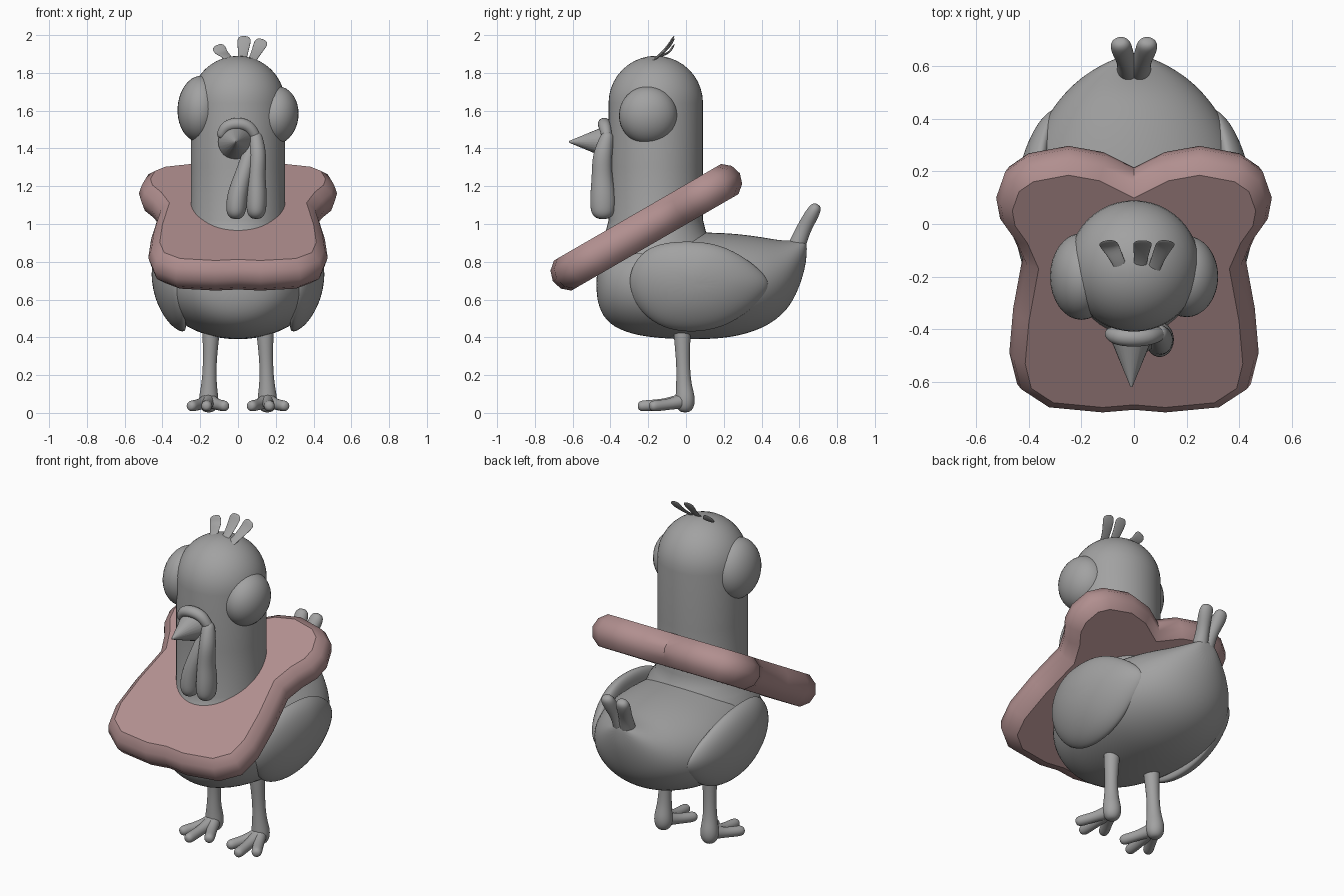
import bpy, bmesh, math
from mathutils import Vector, Matrix

if "Cube" in bpy.data.objects:
    bpy.data.objects.remove(bpy.data.objects["Cube"])


def material(name, rgb):
    m = bpy.data.materials.new(name)
    m.diffuse_color = (*rgb, 1)
    m.use_nodes = True
    m.node_tree.nodes["Principled BSDF"].inputs["Base Color"].default_value = m.diffuse_color
    return m


GREY = material("plain grey", (0.36, 0.36, 0.36))
CRUST = material("dusty pink bread", (0.44, 0.275, 0.275))


def finish(bm, name, mat, angle=60, subsurf=0):
    bmesh.ops.recalc_face_normals(bm, faces=bm.faces)
    me = bpy.data.meshes.new(name)
    bm.to_mesh(me)
    bm.free()
    me.materials.append(mat)
    ob = bpy.data.objects.new(name, me)
    bpy.context.collection.objects.link(ob)
    bpy.ops.object.select_all(action='DESELECT')
    ob.select_set(True)
    bpy.context.view_layer.objects.active = ob
    if subsurf:
        s = ob.modifiers.new("smooth", 'SUBSURF')
        s.levels = s.render_levels = subsurf
        for p in me.polygons:
            p.use_smooth = True
    else:
        bpy.ops.object.shade_smooth_by_angle(angle=math.radians(angle))
    return ob


def skin_rings(bm, rings):
    """Bridge closed rings of points and cap both ends."""
    vs = [[bm.verts.new(p) for p in r] for r in rings]
    n = len(vs[0])
    for a, b in zip(vs, vs[1:]):
        for i in range(n):
            bm.faces.new((a[i], a[(i + 1) % n], b[(i + 1) % n], b[i]))
    bm.faces.new(vs[0][::-1])
    bm.faces.new(vs[-1])


def tube(name, pts, ref=(1, 0, 0), sides=12, direction=None, round_ends=True):
    """Loft ellipses through (x, y, z, radius_u, radius_v) points."""
    pos = [Vector(p[:3]) for p in pts]
    rad = [(p[3], p[4] if len(p) > 4 else p[3]) for p in pts]
    tan = []
    for i in range(len(pos)):
        d = pos[min(i + 1, len(pos) - 1)] - pos[max(i - 1, 0)]
        tan.append(Vector(direction) if direction else d.normalized())
    rows = list(zip(pos, rad, tan))
    if round_ends:
        def cap(row, sign):
            p, (a, b), t = row
            r = min(a, max(b, a * 0.6))
            return [(p + t * sign * r * k, (a * s, b * s), t)
                    for k, s in ((0.6, 0.82), (0.97, 0.4))]
        rows = cap(rows[0], -1)[::-1] + rows + cap(rows[-1], 1)
    rings = []
    for p, (a, b), t in rows:
        u = Vector(ref)
        u = (u - t * u.dot(t)).normalized()
        v = t.cross(u)
        rings.append([p + u * a * math.cos(k * math.tau / sides)
                      + v * b * math.sin(k * math.tau / sides) for k in range(sides)])
    bm = bmesh.new()
    skin_rings(bm, rings)
    return finish(bm, name, GREY, subsurf=2)


def ball(name, centre, size, mat=GREY, rot=0):
    bm = bmesh.new()
    m = Matrix.Translation(centre) @ Matrix.Rotation(rot, 4, 'Y') @ Matrix.Diagonal((*size, 1))
    bmesh.ops.create_uvsphere(bm, u_segments=32, v_segments=20, radius=1, matrix=m)
    return finish(bm, name, mat)


# Body: sections along y as (y, bottom, top, half width)
sections = [(-0.475, 0.63, 0.73, 0.05), (-0.455, 0.53, 0.82, 0.17), (-0.39, 0.45, 0.90, 0.27),
            (-0.25, 0.40, 0.95, 0.36), (-0.05, 0.385, 0.96, 0.41), (0.1, 0.385, 0.96, 0.425),
            (0.25, 0.395, 0.955, 0.41), (0.4, 0.44, 0.935, 0.345), (0.5, 0.505, 0.915, 0.27),
            (0.57, 0.59, 0.915, 0.19), (0.62, 0.72, 0.92, 0.10), (0.64, 0.82, 0.92, 0.04)]
tube("body", [(0, y, (b + t) / 2, w, (t - b) / 2) for y, b, t, w in sections],
     sides=20, direction=(0, 1, 0), round_ends=False)

# Neck and domed head turned around a vertical axis
profile = [(0.33, 0.84), (0.30, 0.91), (0.265, 0.96), (0.25, 1.02), (0.25, 1.3)]
profile += [(0.25 * math.cos(a), 1.64 + 0.25 * math.sin(a))
            for a in [math.radians(d) for d in range(0, 90, 9)] + [math.radians(88)]]
bm = bmesh.new()
skin_rings(bm, [[(r * math.cos(k * math.tau / 48), -0.16 + r * math.sin(k * math.tau / 48), z)
                 for k in range(48)] for r, z in profile])
finish(bm, "neck_and_head", GREY)

# Bulging eyes, one set a little higher
ball("eye_right", (0.2, -0.2, 1.575), (0.12, 0.155, 0.155), rot=0.12)
ball("eye_left", (-0.2, -0.2, 1.61), (0.12, 0.165, 0.175), rot=0.06)

# Beak, fold over the beak and hanging wattles
bm = bmesh.new()
bmesh.ops.create_cone(bm, segments=24, radius1=0.095, radius2=0.004, depth=0.22, cap_ends=True,
                      matrix=Matrix.Translation((-0.01, -0.51, 1.435)) @ Matrix.Rotation(math.pi / 2, 4, 'X'))
finish(bm, "beak", GREY)
tube("beak_fold", [(-0.085, -0.42, 1.48, 0.028), (-0.065, -0.43, 1.52, 0.034), (0, -0.435, 1.535, 0.036),
                   (0.06, -0.43, 1.52, 0.034), (0.09, -0.42, 1.47, 0.03)], ref=(0, 1, 0))
tube("wattle_left", [(0.07, -0.42, 1.40, 0.04), (0.035, -0.445, 1.28, 0.045, 0.05),
                     (-0.003, -0.44, 1.16, 0.058, 0.07), (-0.01, -0.44, 1.08, 0.057, 0.07)])
tube("wattle_right", [(0.095, -0.42, 1.45, 0.04), (0.108, -0.445, 1.36, 0.047, 0.055),
                      (0.097, -0.445, 1.26, 0.048, 0.055), (0.099, -0.44, 1.16, 0.057, 0.07),
                      (0.097, -0.44, 1.08, 0.056, 0.07)])

# Thin tuft feathers on the crown
for name, x0, x1, z1 in (("left", -0.035, -0.1, 1.93), ("middle", 0.02, 0.033, 1.975),
                         ("right", 0.065, 0.122, 1.96)):
    tube("tuft_" + name, [(x0, -0.2, 1.85, 0.026, 0.008), (x0 * 0.6 + x1 * 0.4, -0.14, 1.89, 0.026, 0.007),
                          (x0 * 0.2 + x1 * 0.8, -0.09, z1 - 0.025, 0.037, 0.006),
                          (x1, -0.075, z1, 0.04, 0.006)], sides=8)

# Bread slice: half outline seen from above, mirrored, tilted 30 degrees
half = [(0, -0.695), (0.12, -0.705), (0.33, -0.685), (0.445, -0.61), (0.475, -0.49), (0.46, -0.32),
        (0.425, -0.13), (0.46, -0.05), (0.51, 0.02), (0.525, 0.1), (0.49, 0.2), (0.41, 0.255),
        (0.25, 0.285), (0.11, 0.26), (0, 0.205)]
outline = [Vector((x, (y + 0.215) / math.cos(math.pi / 6))) for x, y in half]
outline += [Vector((-p.x, p.y)) for p in outline[-2:0:-1]]


def inset(poly, d):
    out = []
    for i, p in enumerate(poly):
        e1 = (p - poly[i - 1]).normalized()
        e2 = (poly[(i + 1) % len(poly)] - p).normalized()
        n = Vector((-e1.y - e2.y, e1.x + e2.x)).normalized()
        out.append(p + n * d / max(0.6, n.dot(Vector((-e1.y, e1.x)))))
    return out


bm = bmesh.new()
skin_rings(bm, [[(p.x, p.y, w) for p in inset(outline, d)] for w, d in
                ((-0.092, 0.06), (-0.055, 0.017), (0, 0), (0.055, 0.017), (0.092, 0.06))])
bm.transform(Matrix.Translation((0, -0.215, 0.98)) @ Matrix.Rotation(math.pi / 6, 4, 'X'))
finish(bm, "bread_slice", CRUST, angle=40)

# Wing outline in (y, z)
wing = [(-0.31, 0.70), (-0.28, 0.80), (-0.2, 0.88), (-0.08, 0.91), (0.08, 0.91), (0.2, 0.885),
        (0.32, 0.82), (0.41, 0.745), (0.45, 0.685), (0.42, 0.62), (0.34, 0.54), (0.22, 0.46),
        (0.08, 0.425), (-0.06, 0.43), (-0.18, 0.475), (-0.28, 0.58)]
cy, cz = 0.03, 0.68


def wing_ring(r, side, s):
    """Scaled outline laid on the curved flank and puffed outwards."""
    ring = []
    for y, z in wing:
        y, z = cy + (y - cy) * r, cz + (z - cz) * r
        x = 0.40 - (z - 0.75) ** 2 - 0.6 * (y - 0.05) ** 2
        ring.append((s * (x + side * 0.06 * math.sqrt(max(0, 1 - r ** 4))), y, z))
    return ring


for s, tag in ((1, "right"), (-1, "left")):
    bm = bmesh.new()
    skin_rings(bm, [wing_ring(r, k, s) for r, k in
                    ((0.15, -1), (0.5, -1), (0.8, -1), (0.95, -1), (1.01, 0),
                     (0.95, 1), (0.8, 1), (0.5, 1), (0.15, 1))])
    finish(bm, "wing_" + tag, GREY, subsurf=2)

    # Tail feather
    tube("tail_feather_" + tag, [(s * 0.02, 0.585, 0.88, 0.05), (s * 0.028, 0.62, 0.97, 0.035, 0.04),
                                 (s * 0.045, 0.66, 1.04, 0.042, 0.04), (s * 0.05, 0.68, 1.075, 0.042, 0.035)])

    # Leg with flared ankle and three splayed toes
    tube("leg_" + tag, [(s * 0.14, -0.02, 0.46, 0.05), (s * 0.145, -0.02, 0.38, 0.044),
                        (s * 0.15, -0.015, 0.25, 0.036), (s * 0.153, -0.012, 0.15, 0.042),
                        (s * 0.155, -0.005, 0.095, 0.052), (s * 0.155, -0.005, 0.055, 0.055)])
    for name, x, y in (("outer", 0.242, -0.165), ("middle", 0.166, -0.225), ("inner", 0.076, -0.165)):
        tube(f"toe_{name}_{tag}", [(s * 0.155, -0.01, 0.065, 0.045),
                                   (s * (0.155 + x) / 2, y / 2, 0.045, 0.028),
                                   (s * x, y, 0.037, 0.032)])
